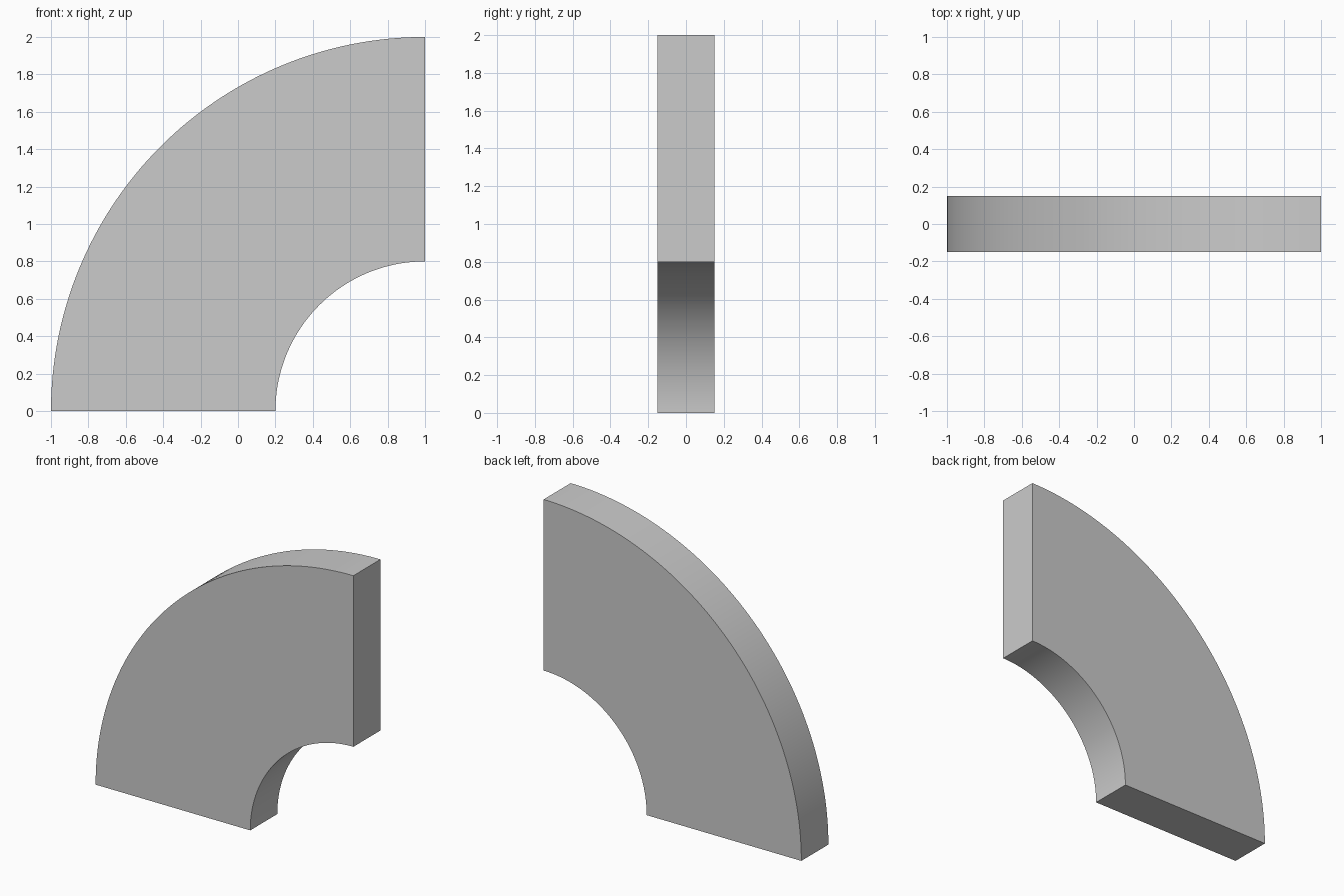
import bpy, bmesh
from math import sin, cos, pi, radians

if "Cube" in bpy.data.objects:
    bpy.data.objects.remove(bpy.data.objects["Cube"])

CENTRE_X, OUTER, INNER, HALF_DEPTH, STEPS = 1.0, 2.0, 0.8, 0.15, 64

# Quarter-ring slab: rectangular cross-sections swept around the arc centre
bm = bmesh.new()
rings = []
for i in range(STEPS + 1):
    a = pi / 2 + (pi / 2) * i / STEPS
    rings.append([bm.verts.new((CENTRE_X + r * cos(a), y, max(0.0, r * sin(a))))
                  for r, y in ((INNER, -HALF_DEPTH), (OUTER, -HALF_DEPTH),
                               (OUTER, HALF_DEPTH), (INNER, HALF_DEPTH))])
for p, q in zip(rings, rings[1:]):
    for k in range(4):
        n = (k + 1) % 4
        bm.faces.new((p[k], p[n], q[n], q[k]))

# Flat end caps
bm.faces.new(rings[0])
bm.faces.new(rings[-1])
bmesh.ops.recalc_face_normals(bm, faces=bm.faces)

mesh = bpy.data.meshes.new("quarter_arch")
bm.to_mesh(mesh)
bm.free()
arch = bpy.data.objects.new("quarter_arch", mesh)
bpy.context.collection.objects.link(arch)

# Smooth arcs, sharp rims
bpy.context.view_layer.objects.active = arch
arch.select_set(True)
bpy.ops.object.shade_smooth_by_angle(angle=radians(30))
